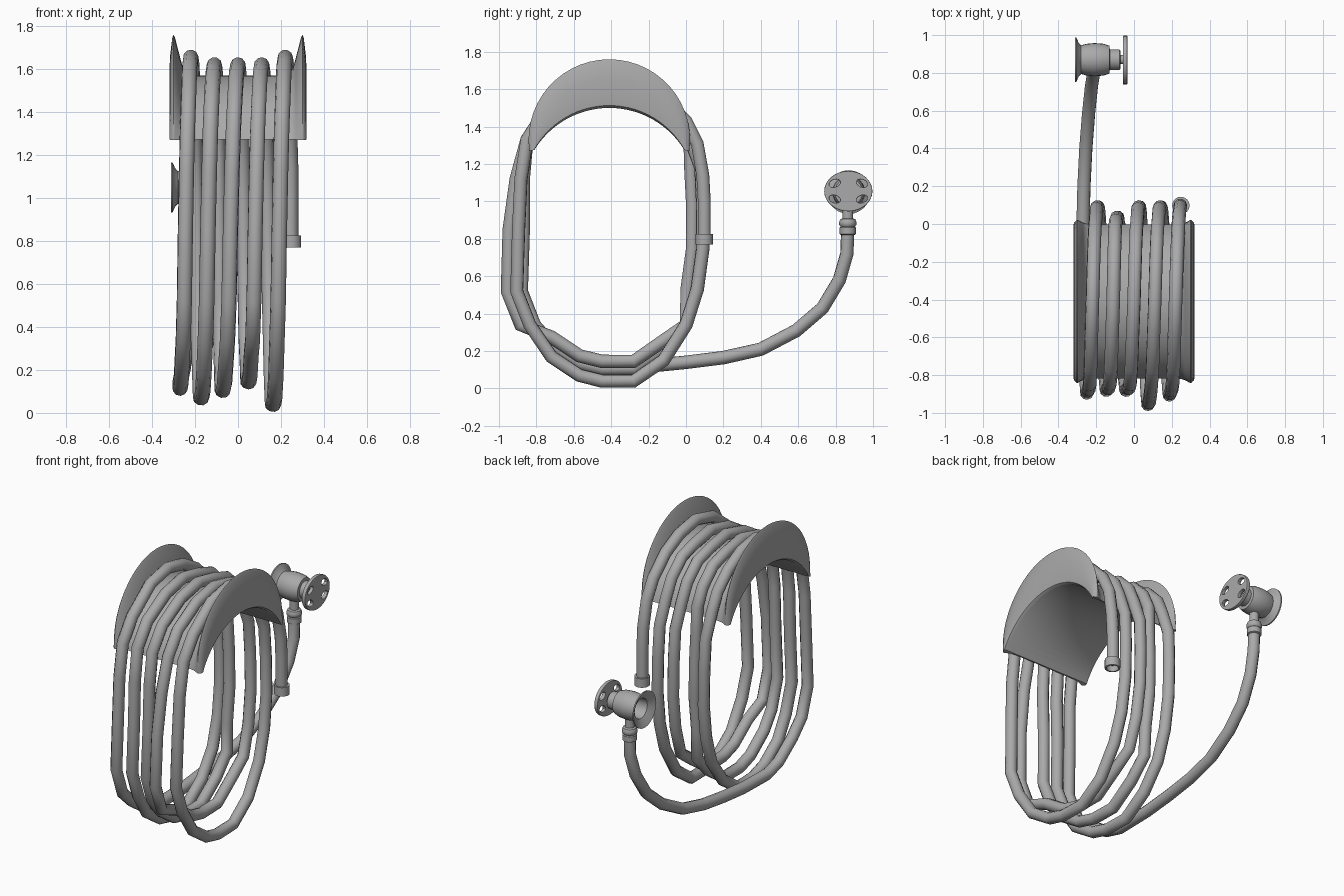
import bpy, bmesh, math
from mathutils import Matrix, Vector

cube = bpy.data.objects.get("Cube")
if cube:
    bpy.data.objects.remove(cube)

grey = bpy.data.materials.new("plain_grey")
grey.use_nodes = True
grey.diffuse_color = (0.4, 0.4, 0.4, 1)
grey.node_tree.nodes["Principled BSDF"].inputs["Base Color"].default_value = (0.4, 0.4, 0.4, 1)


def finish(obj, angle=40):
    bpy.ops.object.select_all(action='DESELECT')
    obj.select_set(True)
    bpy.context.view_layer.objects.active = obj
    if obj.type == 'CURVE':
        bpy.ops.object.convert(target='MESH')
        obj = bpy.context.object
    obj.data.materials.clear()
    obj.data.materials.append(grey)
    bpy.ops.object.shade_smooth_by_angle(angle=math.radians(angle))
    return obj


def mesh_object(name, bm, angle=40):
    bmesh.ops.recalc_face_normals(bm, faces=bm.faces[:])
    mesh = bpy.data.meshes.new(name)
    bm.to_mesh(mesh)
    bm.free()
    obj = bpy.data.objects.new(name, mesh)
    bpy.context.collection.objects.link(obj)
    return finish(obj, angle)


def lathe(name, profile, origin, along_x=False, steps=24):
    """Spin (radius, height) pairs round z, or round x."""
    bm = bmesh.new()
    verts = [bm.verts.new((r, 0, h)) for r, h in profile]
    edges = [bm.edges.new(pair) for pair in zip(verts, verts[1:])]
    bmesh.ops.spin(bm, geom=verts + edges, cent=(0, 0, 0), axis=(0, 0, 1),
                   angle=math.tau, steps=steps)
    bmesh.ops.remove_doubles(bm, verts=bm.verts[:], dist=0.0005)
    turn = Matrix.Rotation(math.pi / 2, 4, 'Y') if along_x else Matrix()
    bm.transform(Matrix.Translation(origin) @ turn)
    return mesh_object(name, bm)


def add_spline(curve, points, cyclic=False):
    spline = curve.splines.new('POLY')
    spline.points.add(len(points) - 1)
    for p, co in zip(spline.points, points):
        p.co = (*co, 1)
    spline.use_cyclic_u = cyclic


def curve_object(name, curve):
    obj = bpy.data.objects.new(name, curve)
    bpy.context.collection.objects.link(obj)
    return obj


# Arched hanger: one section swept from front to back, with flared rims
MID_Y = -0.41
half = [(-.30, 0), (-.317, .05), (-.32, .2), (-.317, .6), (-.306, .95), (-.30, 1),
        (-.293, .95), (-.27, .6), (-.255, .4), (-.23, .3), (-.2, .27)]
section = half + [(-x, w) for x, w in reversed(half)]


def arc_point(t, radius, center_z, end_z):
    low = math.asin((end_z - center_z) / radius)
    a = math.pi - low + t * (2 * low - math.pi)
    return Vector((0, MID_Y + radius * math.cos(a), center_z + radius * math.sin(a)))


bm = bmesh.new()
rings = []
STEPS = 28
for i in range(STEPS + 1):
    t = i / STEPS
    inner = arc_point(t, 0.47, 1.03, 1.275)
    outer = arc_point(t, 0.432, 1.328, 1.27)
    rings.append([bm.verts.new(inner.lerp(outer, w) + Vector((x, 0, 0))) for x, w in section])
n = len(section)
for a, b in zip(rings, rings[1:]):
    for j in range(n):
        k = (j + 1) % n
        bm.faces.new((a[j], a[k], b[k], b[j]))
bm.faces.new(rings[0])
bm.faces.new(rings[-1])
mesh_object("hanger_saddle", bm)

# Hose: a loose end, five uneven coils, then a tail to the tap
path = [(.245, .098, .79), (.245, .098, 1.0), (.245, .09, 1.14), (.24, .06, 1.31),
        (.235, 0, 1.43), (.23, -.12, 1.55), (.225, -.25, 1.62)]
top_x = [.22, .11, 0, -.11, -.22]
top_z = [1.655, 1.62, 1.62, 1.62, 1.655]
low_x = [.165, .05, -.07, -.17, -.27]
low_z = [.04, .145, .105, .07, .115]
front_y = [-.905, -.955, -.88, -.88, -.895]
back_y = [.09, .09, .035, .09]
for i in range(5):
    tx, tz, lx, lz, fy = top_x[i], top_z[i], low_x[i], low_z[i], front_y[i]
    front = [(MID_Y, tz), (-.58, tz - .04), (-.76, 1.47), (-.85, 1.33), ((fy - .86) / 2, 1.12),
             (fy + .01, .85), (fy, .52), (fy + .07, .34), (-.72, lz + .13),
             (-.57, lz + .03), (-.45, lz)]
    for j, (y, z) in enumerate(front):
        path.append((tx + (lx - tx) * j / (len(front) - 1), y, z))
    if i < 4:
        by, nx, nz = back_y[i], top_x[i + 1], top_z[i + 1]
        back = [(-.28, lz), (-.12, lz + .11), (0, .34), (by - .03, .53), (by, .75), (by, .98),
                (by - .01, 1.18), (.02, 1.34), (-.03, 1.45), (-.13, 1.55), (-.26, nz - .03)]
        for j, (y, z) in enumerate(back):
            path.append((lx + (nx - lx) * (j + 1) / (len(back) + 1), y, z))
path += [(-.27, -.2, .12), (-.27, 0, .14), (-.265, .2, .165), (-.255, .4, .21), (-.24, .59, .31),
         (-.225, .73, .43), (-.21, .82, .58), (-.2, .86, .72), (-.2, .865, .85)]
curve = bpy.data.curves.new("hose", 'CURVE')
curve.dimensions = '3D'
curve.bevel_depth = 0.036
curve.bevel_resolution = 3
add_spline(curve, path)
finish(curve_object("hose", curve), 50)

# Open collar on the loose end
lathe("hose_end_collar", [(.03, .05), (.046, .05), (.046, -.008), (.036, -.008), (.036, .03),
                          (0, .03)], (.248, .098, .777))

# Tap body with a flared open mouth
lathe("tap_body", [(0, -.2), (.06, -.2), (.065, -.285), (.09, -.3), (.117, -.313),
                   (.117, -.305), (.09, -.293), (.076, -.28), (.084, -.25), (.088, -.21),
                   (.084, -.16), (.074, -.13), (.055, -.128), (.055, -.078), (.048, -.072),
                   (.024, -.072), (.024, -.04), (0, -.04)], (0, .87, 1.05), True)

# Tap outlet with rounded nut and collar
lathe("tap_outlet", [(0, 1.0), (.028, 1.0), (.028, .91), (.04, .905), (.046, .89), (.046, .875),
                     (.038, .865), (.043, .86), (.043, .825), (.034, .82), (0, .82)],
      (-.2, .865, 0))

# Oval handwheel with four openings
def oval(cx, cy, rx, ry, steps, tilt=0):
    pts = []
    for i in range(steps):
        a = math.tau * i / steps
        x, y = rx * math.cos(a), ry * math.sin(a)
        pts.append((cx + x * math.cos(tilt) - y * math.sin(tilt),
                    cy + x * math.sin(tilt) + y * math.cos(tilt), 0))
    return pts


wheel = bpy.data.curves.new("tap_handwheel", 'CURVE')
wheel.dimensions = '2D'
wheel.fill_mode = 'BOTH'
wheel.extrude = 0.008
wheel.bevel_depth = 0.004
wheel.bevel_resolution = 1
wheel.offset = -0.004
add_spline(wheel, oval(0, 0, .129, .108, 32), True)
for sx in (-1, 1):
    for sy in (-1, 1):
        add_spline(wheel, oval(sx * .073, sy * .042, .031, .02, 12, -.35 * sx * sy), True)
wheel_obj = curve_object("tap_handwheel", wheel)
wheel_obj.rotation_euler = (math.pi / 2, 0, math.pi / 2)
wheel_obj.location = (-.047, .868, 1.055)
finish(wheel_obj)
